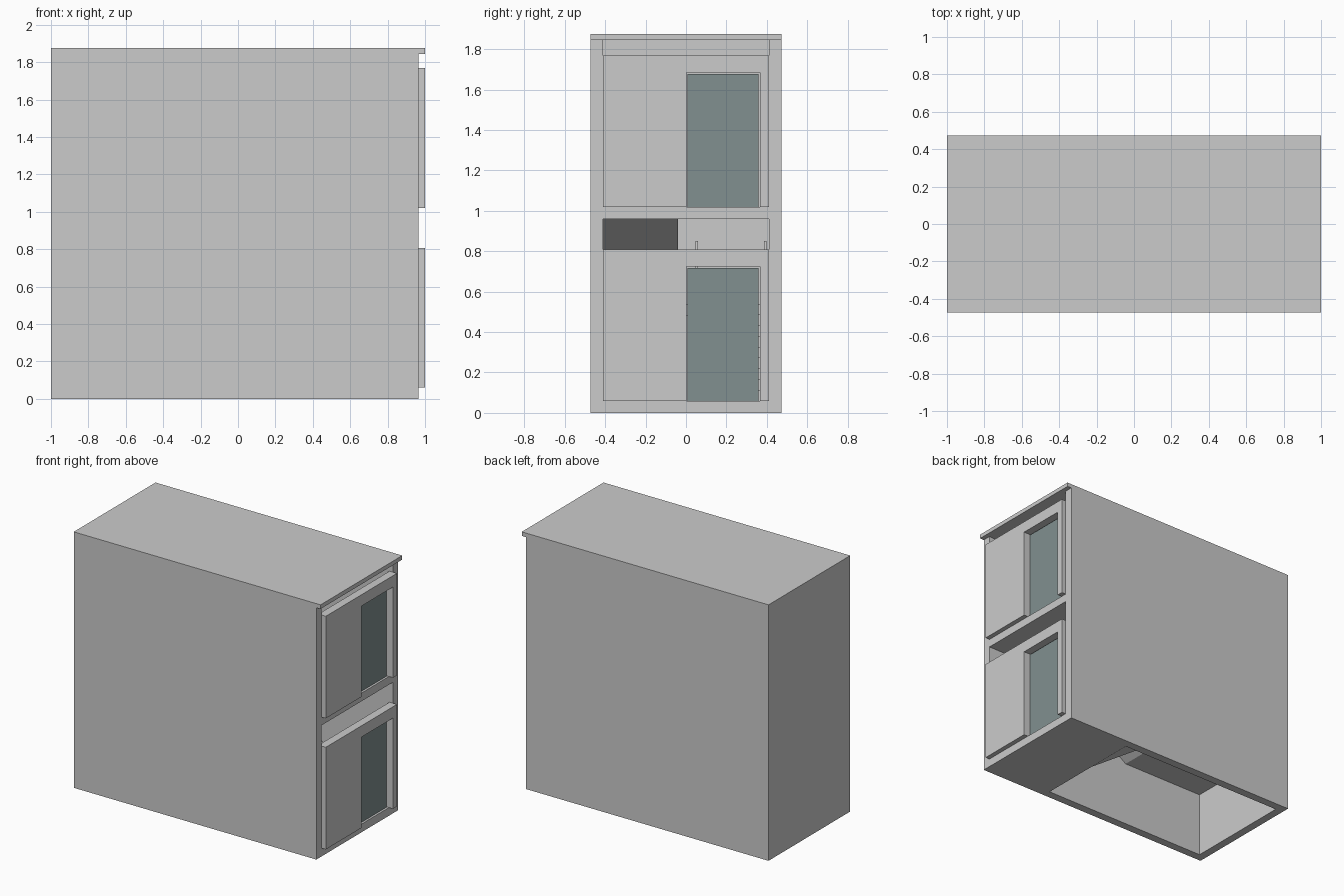
import bpy, bmesh

if "Cube" in bpy.data.objects:
    bpy.data.objects.remove(bpy.data.objects["Cube"])


def prism(name, pts, y0, y1):
    """Extrude an x-z profile from y0 to y1."""
    bm = bmesh.new()
    face = bm.faces.new([bm.verts.new((x, y0, z)) for x, z in pts])
    ext = bmesh.ops.extrude_face_region(bm, geom=[face])
    verts = [g for g in ext["geom"] if isinstance(g, bmesh.types.BMVert)]
    bmesh.ops.translate(bm, verts=verts, vec=(0, y1 - y0, 0))
    bmesh.ops.recalc_face_normals(bm, faces=bm.faces)
    mesh = bpy.data.meshes.new(name)
    bm.to_mesh(mesh)
    bm.free()
    ob = bpy.data.objects.new(name, mesh)
    bpy.context.collection.objects.link(ob)
    return ob


def box(name, x, y, z):
    return prism(name, [(x[0], z[0]), (x[1], z[0]), (x[1], z[1]), (x[0], z[1])], *y)


glass = bpy.data.materials.new("window_glass")
glass.diffuse_color = (0.22, 0.28, 0.28, 1)
glass.use_nodes = True
glass.node_tree.nodes["Principled BSDF"].inputs["Base Color"].default_value = glass.diffuse_color

OUT, INN, FACE = 0.473, 0.412, 0.966     # outer / inner half depth, wall end
LOW, TOP = 0.42, -0.27                   # stair foot and landing edge in x

# Shell: side walls, end wall, roof
for s, n in ((-1, "front"), (1, "back")):
    box(n + "_side_wall", (-1, FACE), sorted((s * OUT, s * INN)), (0, 1.845))
box("end_wall", (-1, -0.94), (-INN, INN), (0, 1.845))
box("roof", (-1, 1), (-OUT, OUT), (1.845, 1.875))

# Storeys: floor slab and facade panel with a glazed doorway
for i, z in enumerate((0, 0.96)):
    n = ("lower", "upper")[i]
    f = z + 0.06
    box(n + "_floor_slab", (LOW, FACE), (-INN, INN), (z, f))
    wall, xs = n + "_facade_", (0.94, 1)
    box(wall + "panel", xs, (-INN, 0.003), (f, f + 0.748))
    box(wall + "jamb", xs, (0.367, INN), (f, f + 0.748))
    box(wall + "lintel", xs, (0.003, 0.367), (f + 0.665, f + 0.748))
    pane = box(n + "_window", (0.94, 0.95), (0.007, 0.36), (f, f + 0.658))
    pane.data.materials.append(glass)

# Stairs: two flights with stepped tops and sloping soffits
N, RISE = 9, 0.48 / 9
RUN = (LOW - TOP) / (N - 1)
profile = [(LOW, 0)]
for i in range(N):
    x = LOW - i * RUN
    profile += [(x, 0.06 + i * RISE), (x, 0.06 + (i + 1) * RISE)]
profile.append((TOP, 0.48))


def turned(pts):
    return [(LOW + TOP - x, z + 0.48) for x, z in pts]


prism("first_flight", profile, 0.04, INN)
prism("second_flight", turned(profile), -INN, -0.04)
box("stair_landing", (-0.94, TOP), (-INN, INN), (0.48, 0.54))

# Handrails with balusters
rail = [(LOW, 0.35), (TOP, 0.83), (TOP, 0.85), (LOW, 0.37)]
for side, y in (("inner", 0.053), ("outer", 0.392)):
    for n, fn, s in (("first", lambda p: p, 1), ("second", turned, -1)):
        ys = sorted((s * y - 0.007, s * y + 0.007))
        prism(f"{n}_{side}_handrail", fn(rail), *ys)
        for k in range(0, N - 1, 2):
            x, z = LOW - (k + 0.5) * RUN, 0.06 + (k + 1) * RISE
            post = [(x - 0.007, z), (x + 0.007, z), (x + 0.007, z + 0.27), (x - 0.007, z + 0.27)]
            prism(f"{n}_{side}_baluster", fn(post), *ys)
